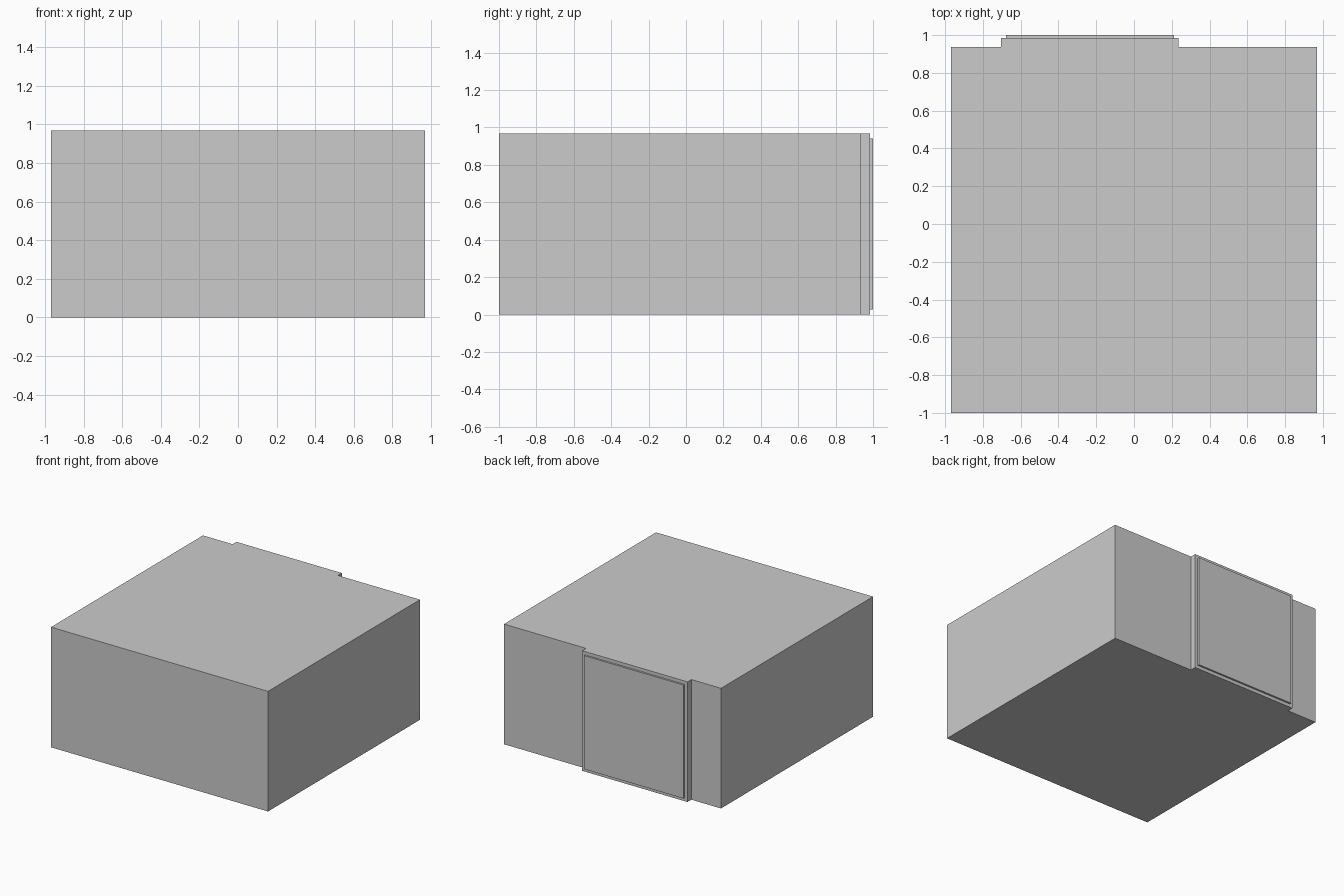
import bpy, bmesh

if "Cube" in bpy.data.objects:
    bpy.data.objects.remove(bpy.data.objects["Cube"])

def extrude_profile(name, pts, z0, z1):
    """Solid prism from an xy outline (counter-clockwise), between two heights."""
    bm = bmesh.new()
    base = bm.faces.new([bm.verts.new((x, y, z0)) for x, y in pts])
    top = bmesh.ops.extrude_face_region(bm, geom=[base])["geom"]
    verts = [v for v in top if isinstance(v, bmesh.types.BMVert)]
    bmesh.ops.translate(bm, verts=verts, vec=(0, 0, z1 - z0))
    bmesh.ops.recalc_face_normals(bm, faces=bm.faces)
    mesh = bpy.data.meshes.new(name)
    bm.to_mesh(mesh)
    bm.free()
    obj = bpy.data.objects.new(name, mesh)
    bpy.context.collection.objects.link(obj)
    return obj

W, BACK, FRAME, H = 0.968, 0.936, 0.985, 0.969
L, R = -0.703, 0.236        # raised block on the back
INSET = 0.025               # margin around the door panel

# Main block with the raised full-height block on its back
extrude_profile("body", [(-W, -1), (W, -1), (W, BACK), (R, BACK), (R, FRAME),
                         (L, FRAME), (L, BACK), (-W, BACK)], 0, H)

# Thin panel standing proud of the raised block
l, r = L + INSET, R - INSET
extrude_profile("back_panel", [(l, FRAME), (r, FRAME), (r, 1), (l, 1)],
                INSET + 0.002, H - INSET - 0.002)
